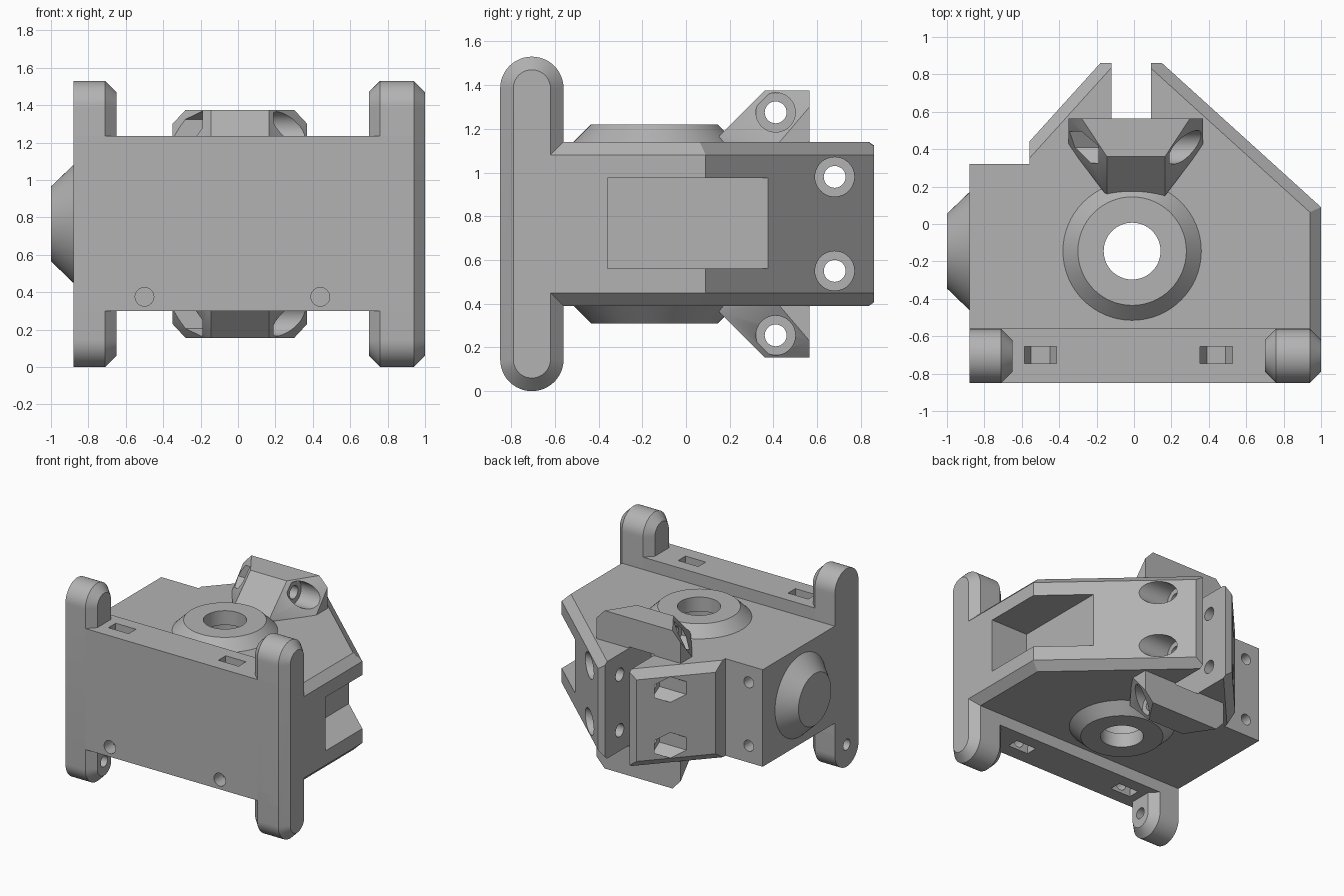
import bpy, bmesh, math
from mathutils import Vector, Matrix

cube = bpy.data.objects.get("Cube")
if cube:
    bpy.data.objects.remove(cube)

H = 1.53                      # full height; top and bottom mirror each other
MID = H / 2
ROD = (-0.01, -0.145)         # vertical bore axis

grey = bpy.data.materials.new("light grey plastic")
grey.use_nodes = True
colour = (0.45, 0.45, 0.45, 1)
grey.diffuse_color = colour
grey.node_tree.nodes["Principled BSDF"].inputs["Base Color"].default_value = colour

parts, cutters = [], []


def finish(bm, name, group):
    bmesh.ops.recalc_face_normals(bm, faces=bm.faces)
    me = bpy.data.meshes.new(name)
    bm.to_mesh(me)
    bm.free()
    me.materials.append(grey)
    ob = bpy.data.objects.new(name, me)
    bpy.context.scene.collection.objects.link(ob)
    ob.hide_render = group is cutters
    group.append(ob)
    return ob


def box(name, lo, hi, group):
    bm = bmesh.new()
    bmesh.ops.create_cube(bm, size=1)
    lo, hi = Vector(lo), Vector(hi)
    for v in bm.verts:
        v.co = (lo + hi) / 2 + Vector(a * b for a, b in zip(v.co, hi - lo))
    return finish(bm, name, group)


def rod(name, start, end, r1, r2, group, sides=48, turn=0):
    """Cylinder, cone or hexagonal bar between two points."""
    a, b = Vector(start), Vector(end)
    bm = bmesh.new()
    bmesh.ops.create_cone(bm, cap_ends=True, segments=sides, radius1=r1,
                          radius2=r2, depth=(b - a).length)
    aim = (b - a).to_track_quat('Z', 'Y').to_matrix().to_4x4()
    bm.transform(Matrix.Translation((a + b) / 2) @ aim @ Matrix.Rotation(turn, 4, 'Z'))
    return finish(bm, name, group)


def column(name, x0, x1, bevel0, bevel1):
    """Round-ended upright, lofted along x with chamfered ends."""
    bm = bmesh.new()
    rings = []
    stations = [(x0, bevel0), (x0 + bevel0, 0), (x1 - bevel1, 0), (x1, bevel1)]
    for x, inset in stations if bevel0 else stations[1:]:
        r, ring = 0.145 - inset, []
        for base, cz in ((0, H - 0.145), (math.pi, 0.145)):
            for i in range(25):
                t = base + math.pi * i / 24
                ring.append(bm.verts.new((x, -0.705 + r * math.cos(t), cz + r * math.sin(t))))
        rings.append(ring)
    for a, b in zip(rings, rings[1:]):
        for i in range(len(a)):
            j = (i + 1) % len(a)
            bm.faces.new((a[i], a[j], b[j], b[i]))
    bm.faces.new(rings[0])
    bm.faces.new(rings[-1])
    finish(bm, name, parts)


# Main housing: extruded plan with chamfers along the right side and both slants
plan = [(-0.88, -0.64), (1, -0.64), (1, 0.09), (0.15, 0.86),
        (-0.18, 0.86), (-0.56, 0.44), (-0.56, 0.32), (-0.88, 0.32)]
bm = bmesh.new()
base = bm.faces.new([bm.verts.new((x, y, 0.39)) for x, y in plan])
up = bmesh.ops.extrude_face_region(bm, geom=[base])["geom"]
bmesh.ops.translate(bm, vec=(0, 0, 0.75), verts=[v for v in up if isinstance(v, bmesh.types.BMVert)])
bmesh.ops.recalc_face_normals(bm, faces=bm.faces)
slanted = []
for e in bm.edges:
    d = e.verts[1].co - e.verts[0].co
    m = (e.verts[0].co + e.verts[1].co) / 2
    right_side = m.x > 0.98
    slant = abs(d.x) > 0.01 and abs(d.y) > 0.01
    if abs(d.z) < 0.01 and (right_side or slant):
        slanted.append(e)
bmesh.ops.bevel(bm, geom=slanted, offset=0.06, segments=1, affect='EDGES')
finish(bm, "housing", parts)

# Front plate and the two uprights
box("front_plate", (-0.88, -0.85, 0.30), (0.94, -0.56, 1.235), parts)
column("upright_right", -0.88, -0.65, 0, 0.06)
column("upright_left", 0.70, 1.0, 0.06, 0.06)

# Conical collars
rod("side_collar", (-0.87, ROD[1], MID), (-1, ROD[1], MID), 0.325, 0.2, parts, 64)


def mirrored(z):
    return (("upper", 1, z), ("lower", -1, H - z))


for side, s, z in mirrored(1.13):
    rod(side + "_collar", (*ROD, z), (*ROD, z + s * 0.09), 0.38, 0.29, parts, 64)

# Faceted clamp lugs above and below
for side, s, _ in mirrored(0):
    bm = bmesh.new()
    for x, y, z in [(0.155, 0.36, 1.375), (0.29, 0.565, 1.375), (0.36, 0.565, 1.30),
                    (0.36, 0.42, 1.13), (0.36, 0.565, 1.13),
                    (0.155, 0.15, 1.165), (0.155, 0.15, 1.13)]:
        for m in (-1, 1):
            bm.verts.new((0.01 + m * x, y, MID + s * (z - MID)))
    bmesh.ops.convex_hull(bm, input=bm.verts)
    bmesh.ops.dissolve_limit(bm, angle_limit=0.02, verts=bm.verts, edges=bm.edges)
    finish(bm, side + "_clamp_lug", parts)

# Bores, stepped wider inside
rod("main_bore", (*ROD, 0.2), (*ROD, 1.4), 0.152, 0.152, cutters, 64)
rod("main_bore_core", (*ROD, 0.42), (*ROD, 1.11), 0.18, 0.18, cutters, 64)
rod("side_bore", (-1.1, ROD[1], MID), (-0.1, ROD[1], MID), 0.152, 0.152, cutters, 64)
rod("side_bore_core", (-0.91, ROD[1], MID), (-0.2, ROD[1], MID), 0.18, 0.18, cutters, 64)

# Clamping slot, side pocket and the hole that reaches it
box("slot", (-0.12, 0.3, 0.38), (0.09, 0.95, 1.15), cutters)
box("pocket", (0.685, -0.36, 0.56), (1.1, 0.6, 0.975), cutters)
rod("pocket_hole", (0.85, -1, 0.77), (0.85, -0.3, 0.77), 0.038, 0.038, cutters, 32)
rod("pocket_hole_sink", (0.85, -0.42, 0.77), (0.85, -0.35, 0.77), 0.04, 0.08, cutters, 32)


def bolt(y, z, reach):
    """Cross bolt: through hole, round head recess and hexagonal nut recess."""
    rod("bolt_hole", (-reach, y, z), (reach, y, z), 0.05, 0.05, cutters, 32)
    rod("head_recess", (0.19, y, z), (reach, y, z), 0.09, 0.09, cutters)
    rod("nut_recess", (-0.19, y, z), (-reach, y, z), 0.098, 0.098, cutters, 6)


for side, s, z in mirrored(0.98):
    bolt(0.68, z, 0.8)
for side, s, z in mirrored(1.275):
    bolt(0.41, z, 0.6)

# Front screw holes with drop-in nut slots
for side, s, z in mirrored(1.155):
    for x in (-0.5, 0.44):
        rod("front_hole", (x, -0.9, z), (x, -0.6, z), 0.05, 0.05, cutters, 32)
        rod("nut_seat", (x, -0.745, z), (x, -0.655, z), 0.1, 0.1, cutters, 6, math.pi / 6)
        ends = sorted((z, z + s * 0.2))
        box("nut_slot", (x - 0.0866, -0.745, ends[0]), (x + 0.0866, -0.655, ends[1]), cutters)

# Countersunk holes in the left upright
for side, s, z in mirrored(1.12):
    rod("sink", (1.001, -0.71, z), (0.93, -0.71, z), 0.09, 0.05, cutters)
    rod("sink_hole", (0.95, -0.71, z), (0.76, -0.71, z), 0.052, 0.052, cutters, 32)

# Holes in the upright ends
for side, s, z in mirrored(1.36):
    rod("end_hole_right", (-0.95, -0.705, z), (-0.6, -0.705, z), 0.042, 0.042, cutters, 32)
    rod("end_hole_left", (0.65, -0.705, z), (0.9, -0.705, z), 0.045, 0.045, cutters, 32)

# Holes in the rear shoulder
for side, s, z in mirrored(1.01):
    rod("shoulder_hole", (-0.76, 0.4, z), (-0.76, 0.1, z), 0.042, 0.042, cutters, 32)


def bounds(ob):
    return [(min(v.co[i] for v in ob.data.vertices), max(v.co[i] for v in ob.data.vertices))
            for i in range(3)]


# Cut every part with the cutters that reach it, then bake
for part in parts:
    pb = bounds(part)
    for c in cutters:
        if all(a[0] < b[1] and b[0] < a[1] for a, b in zip(pb, bounds(c))):
            mod = part.modifiers.new(c.name, 'BOOLEAN')
            mod.operation, mod.solver, mod.object = 'DIFFERENCE', 'EXACT', c
bpy.context.view_layer.update()
graph = bpy.context.evaluated_depsgraph_get()
baked = [bpy.data.meshes.new_from_object(p.evaluated_get(graph)) for p in parts]
for part, me in zip(parts, baked):
    part.modifiers.clear()
    part.data = me
for c in cutters:
    bpy.data.objects.remove(c)

# Smooth the round surfaces, keep chamfers crisp
bpy.ops.object.select_all(action='DESELECT')
for part in parts:
    part.select_set(True)
bpy.context.view_layer.objects.active = parts[0]
bpy.ops.object.shade_smooth_by_angle(angle=math.radians(28))
